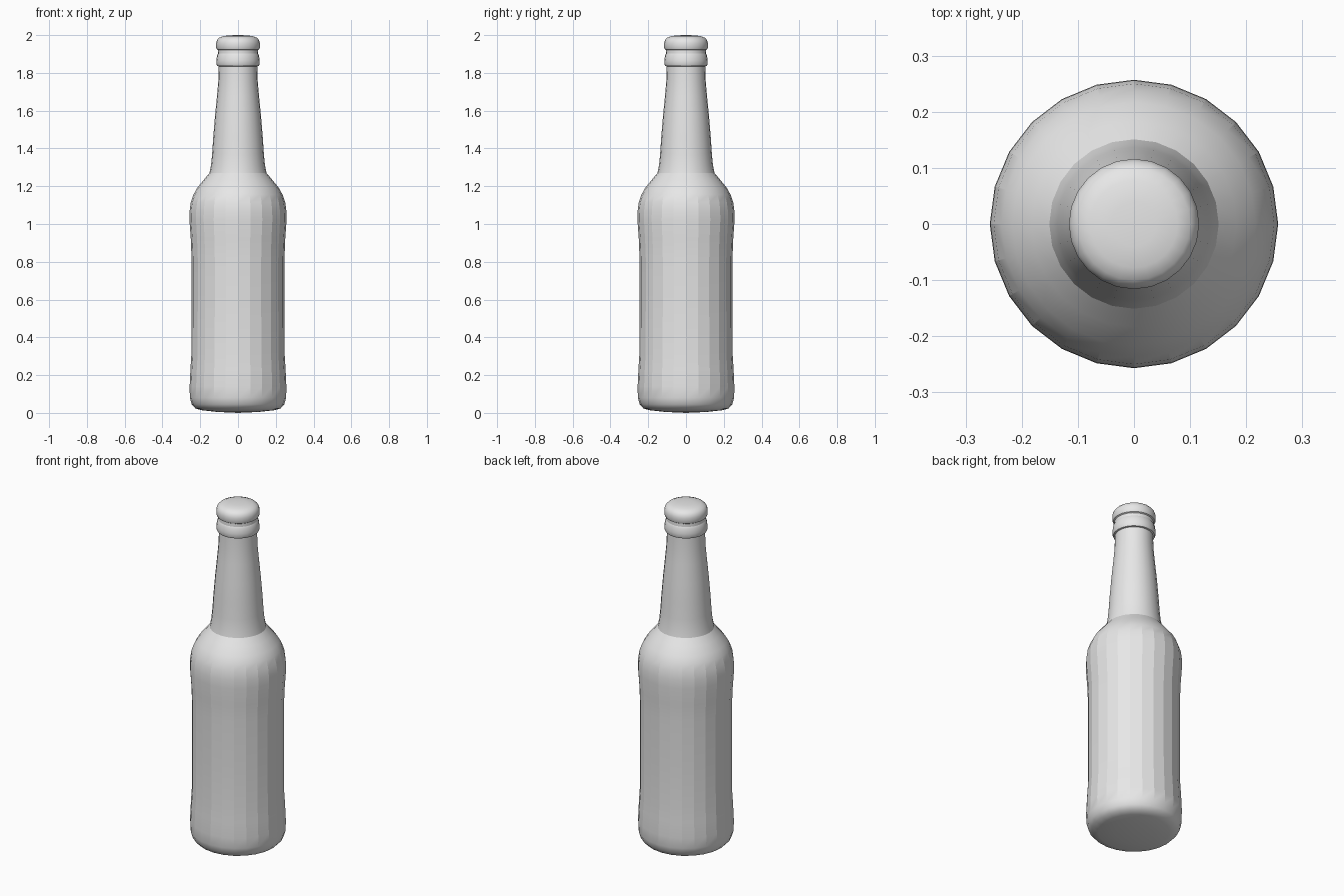
import bpy, bmesh, math

if "Cube" in bpy.data.objects:
    bpy.data.objects.remove(bpy.data.objects["Cube"])

SIDES = 24

grey = bpy.data.materials.new("plain grey")
grey.diffuse_color = (0.8, 0.8, 0.8, 1)
grey.use_nodes = True
grey.node_tree.nodes["Principled BSDF"].inputs["Base Color"].default_value = grey.diffuse_color


def lathe(name, profile, facet=(), crease=()):
    """Spin (radius, z) points round z. facet: z range whose upright edges
    stay sharp; crease: heights of sharp rings."""
    bm = bmesh.new()
    rings = []
    for r, z in profile:
        if r == 0:
            rings.append([bm.verts.new((0, 0, z))] * SIDES)
        else:
            rings.append([bm.verts.new((r * math.cos(2 * math.pi * i / SIDES),
                                        r * math.sin(2 * math.pi * i / SIDES), z))
                          for i in range(SIDES)])
    for a, b in zip(rings, rings[1:]):
        for i in range(SIDES):
            j = (i + 1) % SIDES
            quad = dict.fromkeys((a[i], a[j], b[j], b[i]))
            bm.faces.new(list(quad)).smooth = True
    for e in bm.edges:
        z0, z1 = sorted(v.co.z for v in e.verts)
        if z1 - z0 > 1e-5:
            e.smooth = not (facet and facet[0] <= z0 and z1 <= facet[1])
        else:
            e.smooth = not any(abs(z0 - c) < 1e-4 for c in crease)
    bm.normal_update()
    mesh = bpy.data.meshes.new(name)
    bm.to_mesh(mesh)
    bm.free()
    mesh.materials.append(grey)
    obj = bpy.data.objects.new(name, mesh)
    bpy.context.collection.objects.link(obj)
    return obj


# Base, body, shoulder and neck
lathe("bottle", [
    (0, 0), (0.11, 0.005), (0.19, 0.014), (0.225, 0.023), (0.245, 0.045),
    (0.255, 0.08), (0.256, 0.14), (0.252, 0.23), (0.247, 0.31),
    (0.246, 0.55), (0.246, 0.82), (0.25, 0.92), (0.257, 1.02), (0.256, 1.07),
    (0.25, 1.115), (0.236, 1.155), (0.217, 1.19), (0.183, 1.232),
    (0.151, 1.27), (0.143, 1.31), (0.137, 1.37), (0.131, 1.46),
    (0.122, 1.57), (0.111, 1.68), (0.104, 1.76), (0.102, 1.835)],
    facet=(0.07, 1.19), crease=(1.27,))

# Raised ring under the cap, with the groove above it
lathe("neck_ring", [
    (0.102, 1.835), (0.111, 1.837), (0.115, 1.847), (0.115, 1.865),
    (0.111, 1.893), (0.106, 1.902), (0.105, 1.92)], crease=(1.837, 1.902))

# Rounded cap
lathe("cap", [
    (0.105, 1.92), (0.112, 1.924), (0.116, 1.935), (0.116, 1.958),
    (0.111, 1.974), (0.1, 1.986), (0.078, 1.995), (0.04, 1.999), (0, 2.0)],
    crease=(1.924,))
